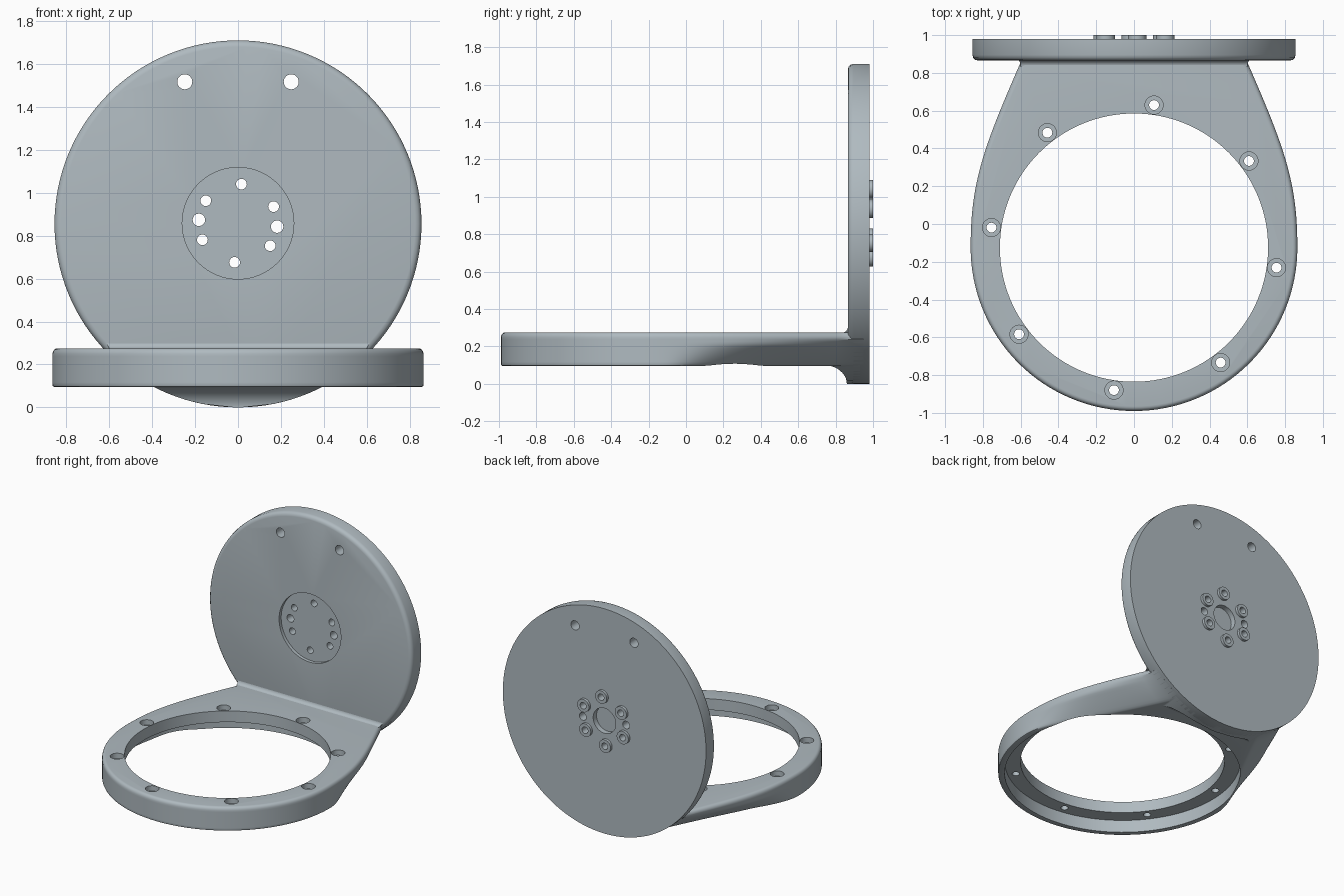
import bpy, bmesh
from math import sin, cos, pi, sqrt, radians

if "Cube" in bpy.data.objects:
    bpy.data.objects.remove(bpy.data.objects["Cube"])

metal = bpy.data.materials.new("grey_metal")
metal.use_nodes = True
COLOUR = (0.43, 0.49, 0.525, 1)
metal.diffuse_color = COLOUR
metal.node_tree.nodes["Principled BSDF"].inputs["Base Color"].default_value = COLOUR

DISC_R = DISC_Z = 0.855
RING_R, RING_Y = 0.865, -0.125
BOTTOM, TOP = 0.095, 0.275


def loft(bm, loops):
    """Skin a stack of equal-length loops and cap both ends."""
    rows = [[bm.verts.new(p) for p in loop] for loop in loops]
    n = len(rows[0])
    for a, b in zip(rows, rows[1:]):
        for i in range(n):
            j = (i + 1) % n
            bm.faces.new((a[i], a[j], b[j], b[i]))
    bm.faces.new(rows[0][::-1])
    bm.faces.new(rows[-1])


def turned(bm, profile, axis, u, v, n=32):
    """Round solid from (position along axis, radius) pairs, centred at u, v."""
    loops = []
    for h, r in profile:
        ring = [(u + r * cos(2 * pi * i / n), v + r * sin(2 * pi * i / n)) for i in range(n)]
        loops.append([(a, b, h) if axis == "z" else (a, h, b) for a, b in ring])
    loft(bm, loops)


def finish(name, bm):
    bmesh.ops.recalc_face_normals(bm, faces=bm.faces)
    mesh = bpy.data.meshes.new(name)
    bm.to_mesh(mesh)
    bm.free()
    mesh.materials.append(metal)
    ob = bpy.data.objects.new(name, mesh)
    bpy.context.collection.objects.link(ob)
    return ob


def activate(ob):
    bpy.ops.object.select_all(action="DESELECT")
    ob.select_set(True)
    bpy.context.view_layer.objects.active = ob


def cut(ob, cutters):
    activate(ob)
    for c in cutters:
        mod = ob.modifiers.new("cut", "BOOLEAN")
        mod.operation = "DIFFERENCE"
        mod.solver = "EXACT"
        mod.object = c
        bpy.ops.object.modifier_apply(modifier=mod.name)


def smooth(ob):
    activate(ob)
    bpy.ops.object.shade_smooth_by_angle(angle=radians(32))


def chord(z):
    """Half width of the upright disc at height z."""
    return sqrt(max(DISC_R ** 2 - (z - DISC_Z) ** 2, 0.0004))


def mix(a, b, f):
    return a + (b - a) * f


# ring arm: round front, neck tapering back and narrowing downward to the disc
def arm_outline(z, inset):
    f = min(1, (z - BOTTOM) / 0.115)
    ctrl = [(RING_R, RING_Y),
            (RING_R, mix(0.05, 0.22, f)),
            (mix(0.71, 0.80, f), mix(0.20, 0.40, f)),
            (chord(min(z, 0.24)), 0.87)]
    side = []
    for i in range(25):
        t = i / 24
        w = ((1 - t) ** 3, 3 * t * (1 - t) ** 2, 3 * t * t * (1 - t), t ** 3)
        side.append(tuple(sum(k * p[c] for k, p in zip(w, ctrl)) for c in (0, 1)))
    side.append((side[-1][0], 0.95))
    front = [(RING_R * cos(pi + pi * i / 64), RING_Y + RING_R * sin(pi + pi * i / 64))
             for i in range(1, 64)]
    pts = side + [(-x, y) for x, y in side[::-1]] + front
    s = 1 - inset / RING_R
    return [(x * s, RING_Y + (y - RING_Y) * s, z) for x, y in pts]


levels = [(BOTTOM, 0.01), (BOTTOM + 0.003, 0.003), (BOTTOM + 0.01, 0)]
levels += [(mix(0.105, 0.25, i / 12), 0) for i in range(1, 13)]
levels += [(0.261, 0.003), (0.269, 0.009), (0.2735, 0.016), (TOP, 0.025)]
bm = bmesh.new()
loft(bm, [arm_outline(z, d) for z, d in levels])
ring_arm = finish("ring_arm", bm)

# bore with wider recess underneath
bm = bmesh.new()
turned(bm, [(0.0, 0.82), (0.19, 0.82), (0.19, 0.71), (0.4, 0.71)], "z", 0, RING_Y, 128)
bore = finish("bore_cutter", bm)

# eight counterbored screw holes around the ring
bm = bmesh.new()
for i in range(8):
    a = radians(82 + 45 * i)
    turned(bm, [(0.15, 0.026), (0.235, 0.026), (0.235, 0.048), (0.35, 0.048)], "z",
           0.762 * cos(a), RING_Y + 0.762 * sin(a), 24)
screws = finish("screw_cutter", bm)
cut(ring_arm, [bore, screws])

# upright disc with rounded front edge
bm = bmesh.new()
turned(bm, [(0.98, DISC_R), (0.895, DISC_R), (0.88, 0.851), (0.869, 0.84), (0.865, 0.825)],
       "y", 0, DISC_Z, 128)
disc = finish("upright_disc", bm)

# shallow front pocket and blind rear hub hole
bm = bmesh.new()
turned(bm, [(0.8, 0.26), (0.89, 0.26)], "y", 0, DISC_Z + 0.003, 64)
turned(bm, [(0.94, 0.095), (1.1, 0.095)], "y", 0, DISC_Z + 0.003, 48)
pockets = finish("pocket_cutter", bm)

# through holes: hub circle, two dowel holes, two upper holes
hub = [(0.183 * cos(radians(a)), DISC_Z + 0.003 + 0.183 * sin(radians(a)))
       for a in range(85, 445, 60)]
dowels = [(0.183 * cos(radians(a)), DISC_Z + 0.003 + 0.183 * sin(radians(a)))
          for a in (175, 355)]
upper = [(s * 0.248, 1.517) for s in (-1, 1)]
bm = bmesh.new()
for places, r in ((hub, 0.025), (dowels, 0.029), (upper, 0.035)):
    for x, z in places:
        turned(bm, [(0.8, r), (1.1, r)], "y", x, z, 24)
holes = finish("hole_cutter", bm)
cut(disc, [pockets, holes])

# raised collars around the hub holes
bm = bmesh.new()
for x, z in hub:
    turned(bm, [(0.965, 0.049), (1.0, 0.049)], "y", x, z, 32)
collars = finish("hub_collars", bm)
cut(collars, [holes])


# concave blends between the arm and the disc
def blend(name, rows):
    bm = bmesh.new()
    loft(bm, [[(-w, y, z), (w, y, z), (w, 0.93, z), (-w, 0.93, z)] for w, y, z in rows])
    return finish(name, bm)


steps = [i / 10 * pi / 2 for i in range(11)]
lower_blend = blend("lower_blend", [
    (chord(0.1 * sin(t)), 0.735 + 0.125 * cos(t), 0.1 * sin(t)) for t in steps])
upper_blend = blend("upper_blend", [
    (0.6 + 0.015 * (1 - cos(t)), 0.835 + 0.031 * sin(t), 0.306 - 0.032 * cos(t)) for t in steps])

for c in (bore, screws, pockets, holes):
    bpy.data.objects.remove(c)
for ob in (ring_arm, disc, collars, lower_blend, upper_blend):
    smooth(ob)
